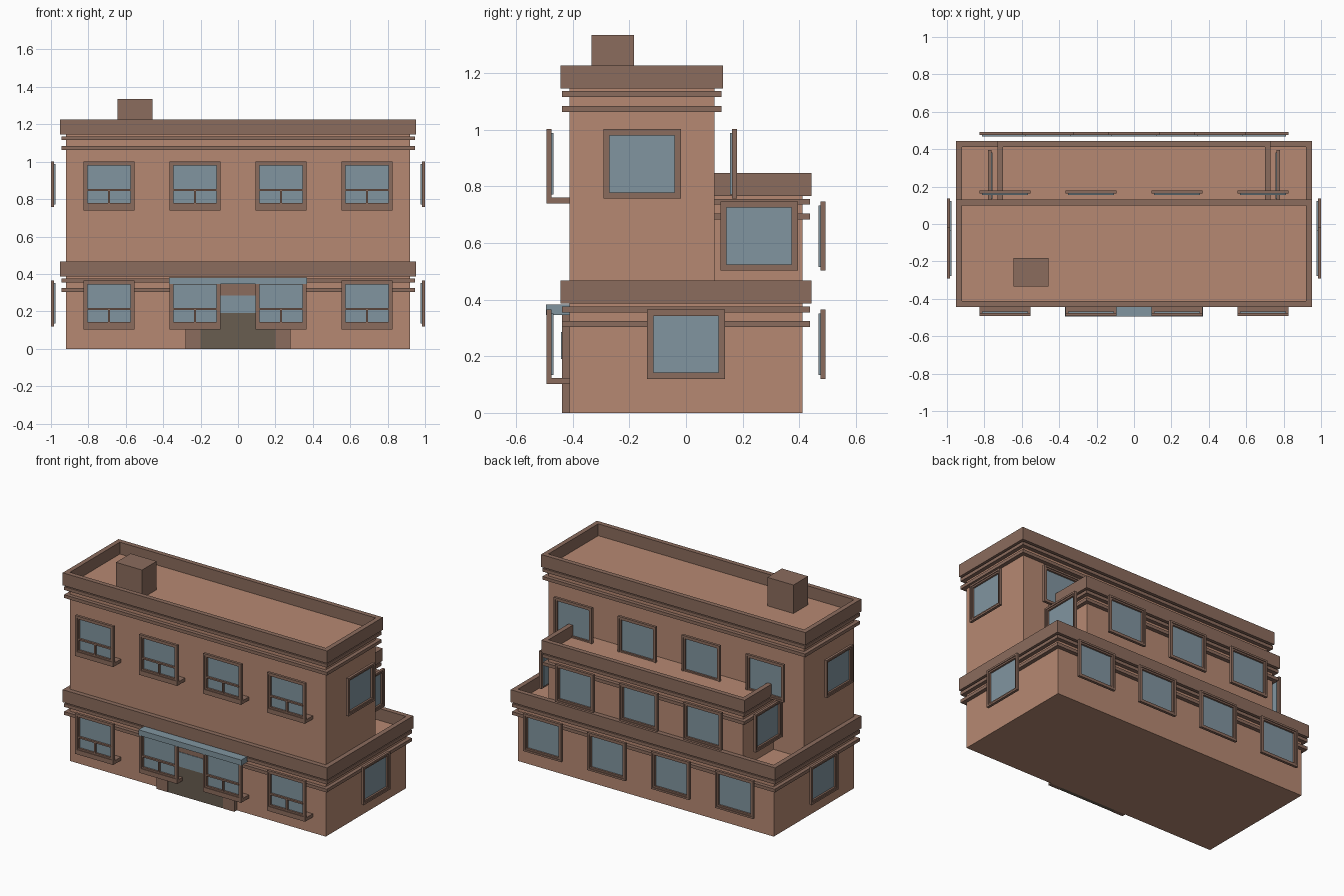
import bpy, bmesh
from math import pi
from mathutils import Matrix, Vector

if "Cube" in bpy.data.objects:
    bpy.data.objects.remove(bpy.data.objects["Cube"])


def material(name, color):
    m = bpy.data.materials.new(name)
    m.diffuse_color = (*color, 1)
    m.use_nodes = True
    m.node_tree.nodes["Principled BSDF"].inputs["Base Color"].default_value = m.diffuse_color
    return m


WALL = material("wall_plaster", (0.47, 0.25, 0.17))
TRIM = material("trim_stone", (0.26, 0.15, 0.11))
GLASS = material("glass", (0.22, 0.30, 0.35))
DOOR = material("door_wood", (0.14, 0.11, 0.08))


def boxes(name, parts, mat, matrix=Matrix()):
    """One object from boxes given as (x0, x1, y0, y1, z0, z1)."""
    bm = bmesh.new()
    for x0, x1, y0, y1, z0, z1 in parts:
        c = Vector((x0 + x1, y0 + y1, z0 + z1)) / 2
        m = Matrix.Translation(c) @ Matrix.Diagonal((x1 - x0, y1 - y0, z1 - z0, 1))
        bmesh.ops.create_cube(bm, size=1, matrix=m)
    me = bpy.data.meshes.new(name)
    bm.to_mesh(me)
    bm.free()
    me.materials.append(mat)
    ob = bpy.data.objects.new(name, me)
    ob.matrix_world = matrix
    bpy.context.collection.objects.link(ob)
    return ob


def ring(name, hx, y0, y1, z0, z1, t, front=True):
    """Trim running round the outside of a rectangular storey."""
    parts = [(-hx - t, hx + t, y1, y1 + t, z0, z1),
             (-hx - t, -hx, y0, y1, z0, z1),
             (hx, hx + t, y0, y1, z0, z1)]
    if front:
        parts.append((-hx - t, hx + t, y0 - t, y0, z0, z1))
    boxes(name, parts, TRIM)


def border(w, z0, z1, t, y0, y1):
    """Four bars of a rectangular frame, w = half width, t = bar width."""
    return [(-w, -w + t, y0, y1, z0, z1), (w - t, w, y0, y1, z0, z1),
            (-w + t, w - t, y0, y1, z0, z0 + t), (-w + t, w - t, y0, y1, z1 - t, z1)]


def window(name, pos, turn, z0, sash=False):
    """Window standing off the wall; local -y points outward."""
    m = Matrix.Translation((*pos, 0)) @ Matrix.Rotation(turn, 4, 'Z')
    w, z1 = 0.137, z0 + 0.245
    bars = border(w, z0, z1, 0.012, -0.08, -0.063)
    bars += border(w - 0.012, z0 + 0.012, z1 - 0.012, 0.01, -0.075, -0.063)
    if sash:
        zm = z0 + 0.092
        bars += [(-w + 0.02, w - 0.02, -0.076, -0.063, zm - 0.005, zm + 0.005),
                 (-0.005, 0.005, -0.076, -0.063, z0 + 0.02, zm - 0.005),
                 (-w, w, -0.08, 0, z0 - 0.018, z0 + 0.004)]
    boxes(name + "_frame", bars, TRIM, m)
    boxes(name + "_pane", [(-w + 0.014, w - 0.014, -0.063, -0.056, z0 + 0.014, z1 - 0.014)], GLASS, m)


HX, MX, HY, STEP = 0.92, 0.70, 0.412, 0.10

# Storey blocks: name, half width, y range, z range, trim on front
storeys = [("ground_storey", HX, -HY, HY, 0.0, 0.39, True),
           ("rear_storey", MX, STEP, HY, 0.39, 0.77, False),
           ("upper_storey", HX, -HY, STEP, 0.39, 1.15, True)]
for name, hx, y0, y1, z0, z1, front in storeys:
    boxes(name, [(-hx, hx, y0, y1, z0, z1)], WALL)
    ring(name + "_parapet", hx, y0, y1, z1 - 0.004, z1 + 0.077, 0.031, front)
    ring(name + "_upper_band", hx, y0, y1, z1 - 0.035, z1 - 0.014, 0.025, front)
    ring(name + "_lower_band", hx, y0, y1, z1 - 0.087, z1 - 0.066, 0.025, front)

# Front and back windows of ground and upper floors
for i, x in enumerate((-0.69, -0.23, 0.23, 0.69)):
    for floor, z, back in (("ground", 0.12, HY), ("upper", 0.757, STEP)):
        window(f"{floor}_front_window_{i}", (x, -HY), 0, z, sash=True)
        window(f"{floor}_back_window_{i}", (x, back), pi, z)

# Back windows of the rear storey
for i, x in enumerate((-0.46, 0, 0.46)):
    window(f"rear_back_window_{i}", (x, HY), pi, 0.502)

# Side windows, both sides
for side, s in (("right", 1), ("left", -1)):
    window(f"ground_{side}_window", (s * HX, 0), s * pi / 2, 0.12)
    window(f"upper_{side}_window", (s * HX, -0.155), s * pi / 2, 0.757)
    window(f"rear_{side}_window", (s * MX, 0.258), s * pi / 2, 0.502)

# Entrance with canopy
boxes("door_surround", [(-0.28, -0.2, -0.438, -HY, 0, 0.285),
                        (0.2, 0.28, -0.438, -HY, 0, 0.285),
                        (-0.28, 0.28, -0.438, -HY, 0.285, 0.345)], TRIM)
boxes("door", [(-0.2, 0.2, -0.436, -HY, 0, 0.19)], DOOR)
boxes("door_glass", [(-0.2, 0.2, -0.441, -HY, 0.19, 0.285)], GLASS)
boxes("canopy", [(-0.37, 0.37, -0.495, -HY, 0.346, 0.382)], GLASS)

# Chimney on the roof
boxes("chimney", [(-0.645, -0.457, -0.333, -0.183, 1.14, 1.335)], TRIM)
